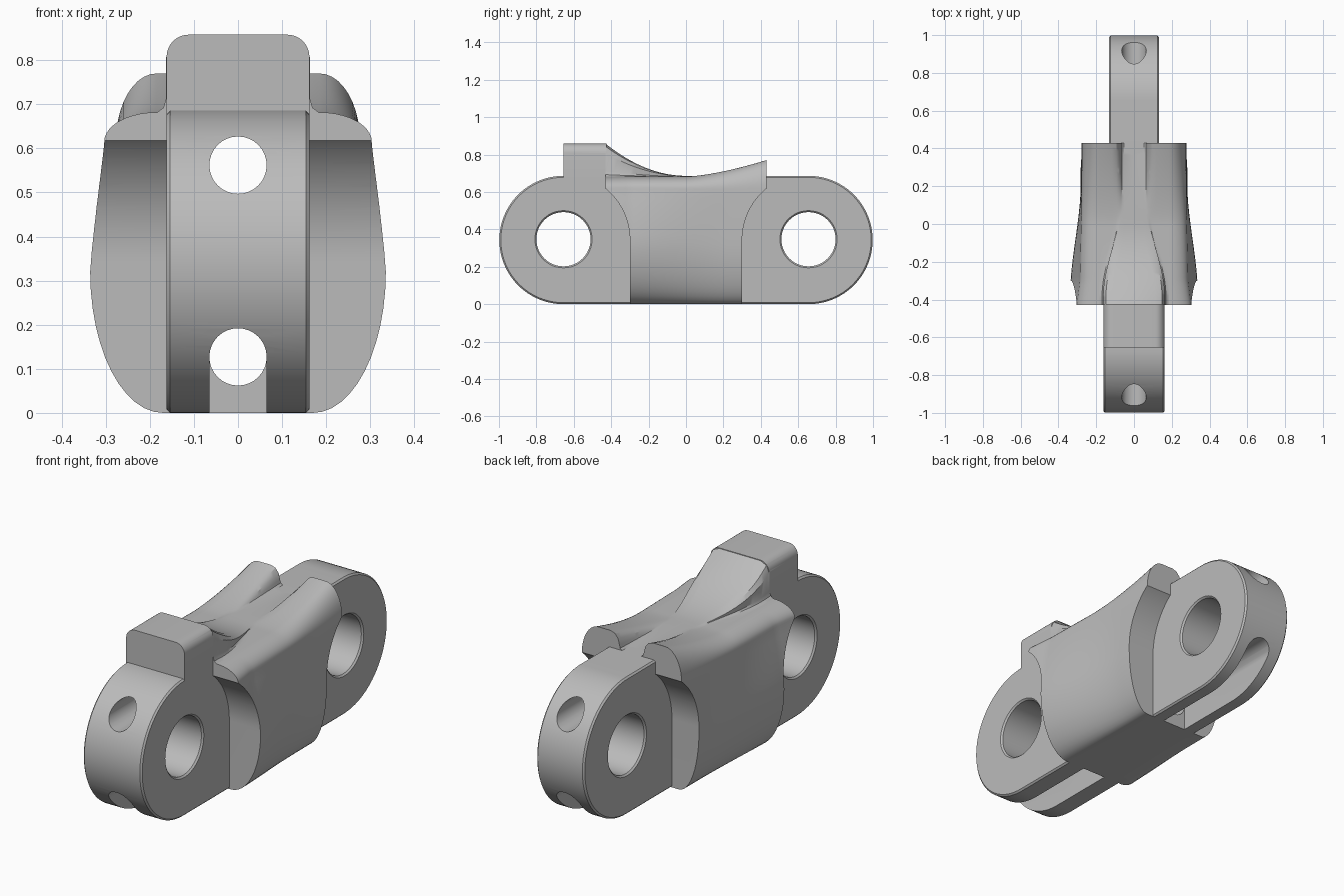
import bpy, bmesh, math

cube = bpy.data.objects.get("Cube")
if cube:
    bpy.data.objects.remove(cube)

PIN_Y, PIN_Z, LUG_R = 0.655, 0.343, 0.343
END, WAIST = 0.43, 0.3

grey = bpy.data.materials.new("machined_grey")
grey.use_nodes = True
grey.diffuse_color = (0.5, 0.5, 0.5, 1)
grey.node_tree.nodes["Principled BSDF"].inputs["Base Color"].default_value = (0.5, 0.5, 0.5, 1)


def loft(name, rings):
    """Closed solid skinned through equal-length rings of points."""
    bm = bmesh.new()
    rows = [[bm.verts.new(p) for p in ring] for ring in rings]
    n = len(rows[0])
    for a, b in zip(rows, rows[1:]):
        for i in range(n):
            j = (i + 1) % n
            bm.faces.new((a[i], a[j], b[j], b[i]))
    bm.faces.new(rows[0][::-1])
    bm.faces.new(rows[-1])
    bmesh.ops.recalc_face_normals(bm, faces=bm.faces)
    mesh = bpy.data.meshes.new(name)
    bm.to_mesh(mesh)
    bm.free()
    mesh.materials.append(grey)
    ob = bpy.data.objects.new(name, mesh)
    bpy.context.collection.objects.link(ob)
    return ob


def combine(target, tool, operation):
    """Apply a boolean and discard the tool."""
    mod = target.modifiers.new("combine", "BOOLEAN")
    mod.operation, mod.solver, mod.object = operation, "EXACT", tool
    bpy.context.view_layer.objects.active = target
    bpy.ops.object.modifier_apply(modifier=mod.name)
    bpy.data.objects.remove(tool)


def arc(cy, cz, r, start, stop, steps):
    return [(cy + r * math.cos(math.radians(start + (stop - start) * i / steps)),
             cz + r * math.sin(math.radians(start + (stop - start) * i / steps)))
            for i in range(steps + 1)]


def plate(name, side, outline, x):
    """Extrude a (y, z) outline across x."""
    return loft(name, [[(s, side * y, z) for y, z in outline] for s in (-x, x)])


def smooth(t):
    t = min(1, max(0, t))
    return t * t * (3 - 2 * t)


# Waisted body: half section from the bottom centre to the top centre
def half_section(y):
    u = smooth((y + 0.38) / 0.6)
    w = 0.338 - 0.056 * u
    if y < -WAIST:
        w += 0.12 * (-WAIST - y)
    upper = w - (0.05 * (1 - u) + 0.005 * u)
    shoulder = 0.682 + 0.088 * (max(y, 0) / END) ** 1.5
    crest = 0.686 + 0.172 * (max(-y, 0) / END) ** 2
    wall = 0.163 - 0.095 * smooth((y + 0.38) / 0.5)
    pts = [(0, 0), (0.1, 0)]
    for i in range(13):
        a = math.pi / 2 * i / 12
        pts.append((0.17 + (w - 0.17) * math.sin(a), 0.32 - 0.32 * math.cos(a)))
    for i in range(1, 7):
        t = i / 6
        pts.append((w + (upper - w) * t ** 1.4, 0.32 + 0.295 * t))
    for i in range(1, 11):
        a = math.pi / 2 * i / 10
        pts.append((0.185 + (upper - 0.185) * math.cos(a),
                    0.615 + (shoulder - 0.615) * math.sin(a)))
    # Step from shoulder to crest: a ridge at the front, a groove at the back
    ridge = ((0.02, 0), (0.006, 0.06), (0, 0.18), (0, 0.71), (-0.015, 0.915), (-0.05, 1))
    groove = ((0.05, 0), (0.025, 0.1), (0.008, 0.35), (0, 0.7), (-0.004, 0.9), (-0.015, 1))
    k = smooth((y + 0.15) / 0.3)
    for (ax, az), (bx, bz) in zip(ridge, groove):
        f = az + (bz - az) * k
        pts.append((wall + ax + (bx - ax) * k, shoulder + (crest - shoulder) * f))
    return pts + [(0, crest)]


rings = []
for i in range(41):
    y = -END + 2 * END * i / 40
    half = half_section(y)
    rings.append([(x, y, z) for x, z in half] + [(-x, y, z) for x, z in half[-2:0:-1]])
link = loft("link_body", rings)

# Round swing clearance at both body ends
for side in (-1, 1):
    cut = [(0.9, -0.1), (WAIST, -0.1), (WAIST, PIN_Z)]
    cut += arc(PIN_Y, PIN_Z, PIN_Y - WAIST, 180, 128.2, 20)[1:] + [(0.9, 0.622)]
    combine(link, plate("clearance_cutter", side, cut, 0.6), "DIFFERENCE")

# Chamfered lugs with chamfered pin holes
CH = 0.008
for name, side, hw in (("front_lug", -1, 0.162), ("back_lug", 1, 0.132)):
    lug_rings, pin_rings = [], []
    for x, inset in ((-hw, CH), (CH - hw, 0), (hw - CH, 0), (hw, CH)):
        r = LUG_R - inset
        outline = [(0.25, PIN_Z - r)] + arc(PIN_Y, PIN_Z, r, -90, 90, 48) + [(0.25, PIN_Z + r)]
        lug_rings.append([(x, side * y, z) for y, z in outline])
    for x, r in ((-hw - 0.05, 0.203), (CH - hw, 0.145), (hw - CH, 0.145), (hw + 0.05, 0.203)):
        pin_rings.append([(x, side * y, z) for y, z in arc(PIN_Y, PIN_Z + 0.004, r, 0, 352.5, 47)])
    combine(link, loft(name, lug_rings), "UNION")
    if side < 0:
        # Raised stop block over the front lug
        top = [(-0.162, 0.4)] + arc(-0.112, 0.808, 0.05, 180, 90, 8)
        top += [(-x, z) for x, z in reversed(top)]
        block = loft("stop_block", [[(x, y, z) for x, z in top] for y in (-PIN_Y, -END + 0.004)])
        combine(link, block, "UNION")
    combine(link, loft("pin_cutter", pin_rings), "DIFFERENCE")

# Two lengthwise bores, the lower one opened into slots under the lugs
for z in (0.562, 0.127):
    circle = arc(0, z, 0.065, 0, 348.75, 31)
    bore = loft("bore_cutter", [[(x, y, h) for x, h in circle] for y in (-1.2, 1.2)])
    combine(link, bore, "DIFFERENCE")
for side in (-1, 1):
    slot = [(WAIST, -0.1), (1.2, -0.1), (1.2, 0.127), (WAIST, 0.127)]
    combine(link, plate("slot_cutter", side, slot, 0.065), "DIFFERENCE")

# Smooth shading with crisp machined edges
link.name = "chain_link"
bpy.ops.object.select_all(action="DESELECT")
link.select_set(True)
bpy.context.view_layer.objects.active = link
bpy.ops.object.shade_smooth_by_angle(angle=math.radians(30))
